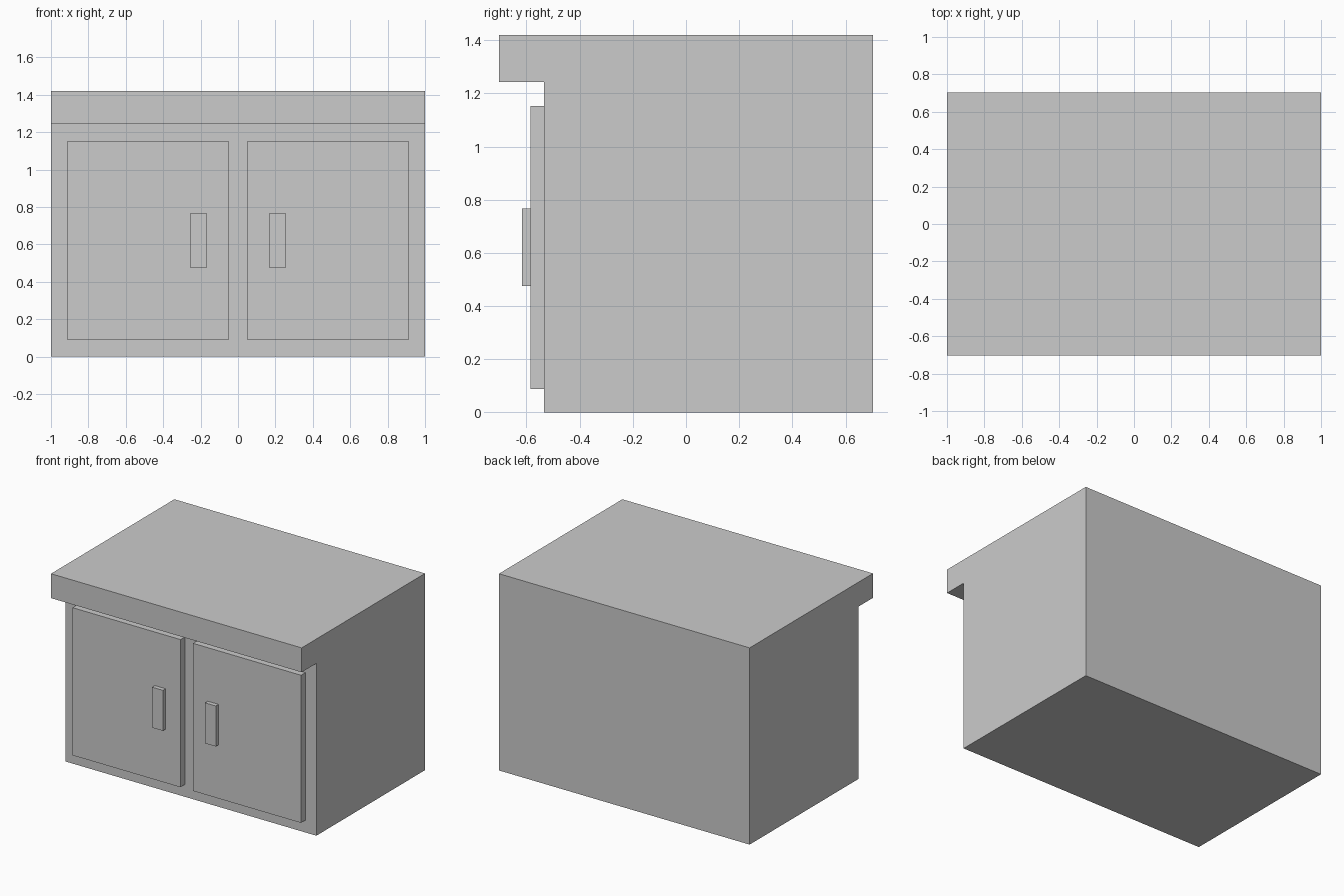
import bpy, bmesh

if "Cube" in bpy.data.objects:
    bpy.data.objects.remove(bpy.data.objects["Cube"])


def make_object(name, bm):
    bmesh.ops.recalc_face_normals(bm, faces=bm.faces)
    mesh = bpy.data.meshes.new(name)
    bm.to_mesh(mesh)
    bm.free()
    obj = bpy.data.objects.new(name, mesh)
    bpy.context.collection.objects.link(obj)
    return obj


def box(name, x, y, z):
    """Box spanning the given (min, max) ranges."""
    bm = bmesh.new()
    bmesh.ops.create_cube(bm, size=1)
    for v in bm.verts:
        v.co = [r[0] if c < 0 else r[1] for c, r in zip(v.co, (x, y, z))]
    return make_object(name, bm)


# Cabinet body with overhanging countertop: side profile (y, z) extruded along x
front = -0.535
profile = [(0.703, 0), (0.703, 1.419), (-0.703, 1.419),
           (-0.703, 1.243), (front, 1.243), (front, 0)]
bm = bmesh.new()
side = bm.faces.new([bm.verts.new((-1, y, z)) for y, z in profile])
ext = bmesh.ops.extrude_face_region(bm, geom=[side], use_keep_orig=True)
verts = [g for g in ext["geom"] if isinstance(g, bmesh.types.BMVert)]
bmesh.ops.translate(bm, verts=verts, vec=(2, 0, 0))
make_object("cabinet_body", bm)

# Mirrored doors, each with a bar handle
for label, s in (("left", -1), ("right", 1)):
    def span(a, b):
        return sorted((s * a, s * b))
    box(label + "_door", span(0.05, 0.912), (-0.585, front), (0.088, 1.153))
    box(label + "_handle", span(0.168, 0.254), (-0.616, -0.585), (0.475, 0.767))
